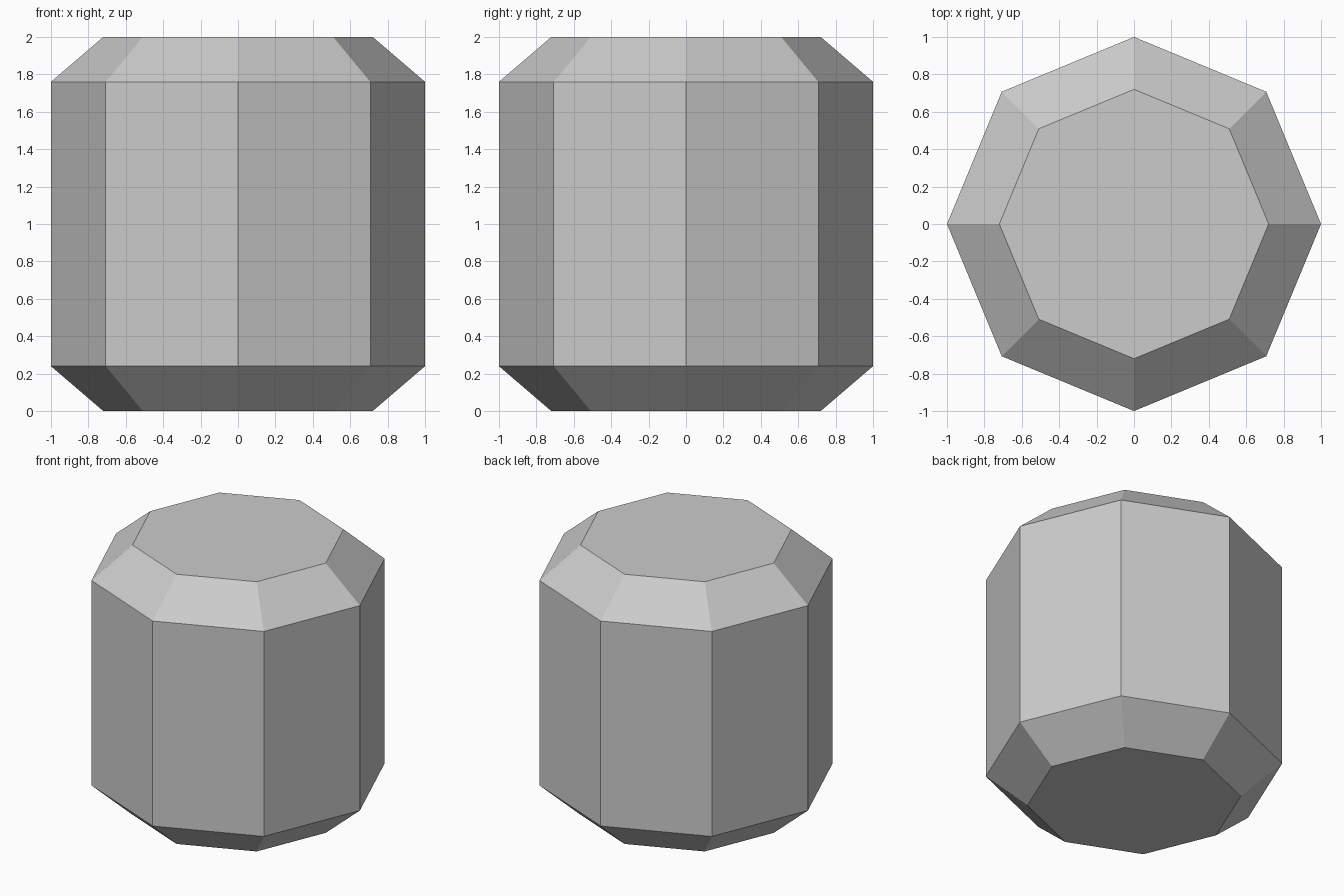
import bpy, bmesh, math

if "Cube" in bpy.data.objects:
    bpy.data.objects.remove(bpy.data.objects["Cube"])

SIDES = 8
# Profile of the body: (radius, height)
PROFILE = [(0.72, 0.0), (1.0, 0.24), (1.0, 1.76), (0.72, 2.0)]

# Single plain grey
grey = bpy.data.materials.new("plain grey")
grey.diffuse_color = (0.6, 0.6, 0.6, 1.0)
grey.use_nodes = True
grey.node_tree.nodes["Principled BSDF"].inputs["Base Color"].default_value = grey.diffuse_color

# Octagonal body with chamfered top and bottom
bm = bmesh.new()
rings = [[bm.verts.new((r * math.cos(math.tau * i / SIDES),
                        r * math.sin(math.tau * i / SIDES), z))
          for i in range(SIDES)] for r, z in PROFILE]
for low, high in zip(rings, rings[1:]):
    for i in range(SIDES):
        j = (i + 1) % SIDES
        bm.faces.new((low[i], low[j], high[j], high[i]))

# Flat caps
bm.faces.new(rings[0][::-1])
bm.faces.new(rings[-1])

mesh = bpy.data.meshes.new("chamfered_octagonal_body")
bm.to_mesh(mesh)
bm.free()
mesh.materials.append(grey)
body = bpy.data.objects.new("chamfered_octagonal_body", mesh)
bpy.context.collection.objects.link(body)
